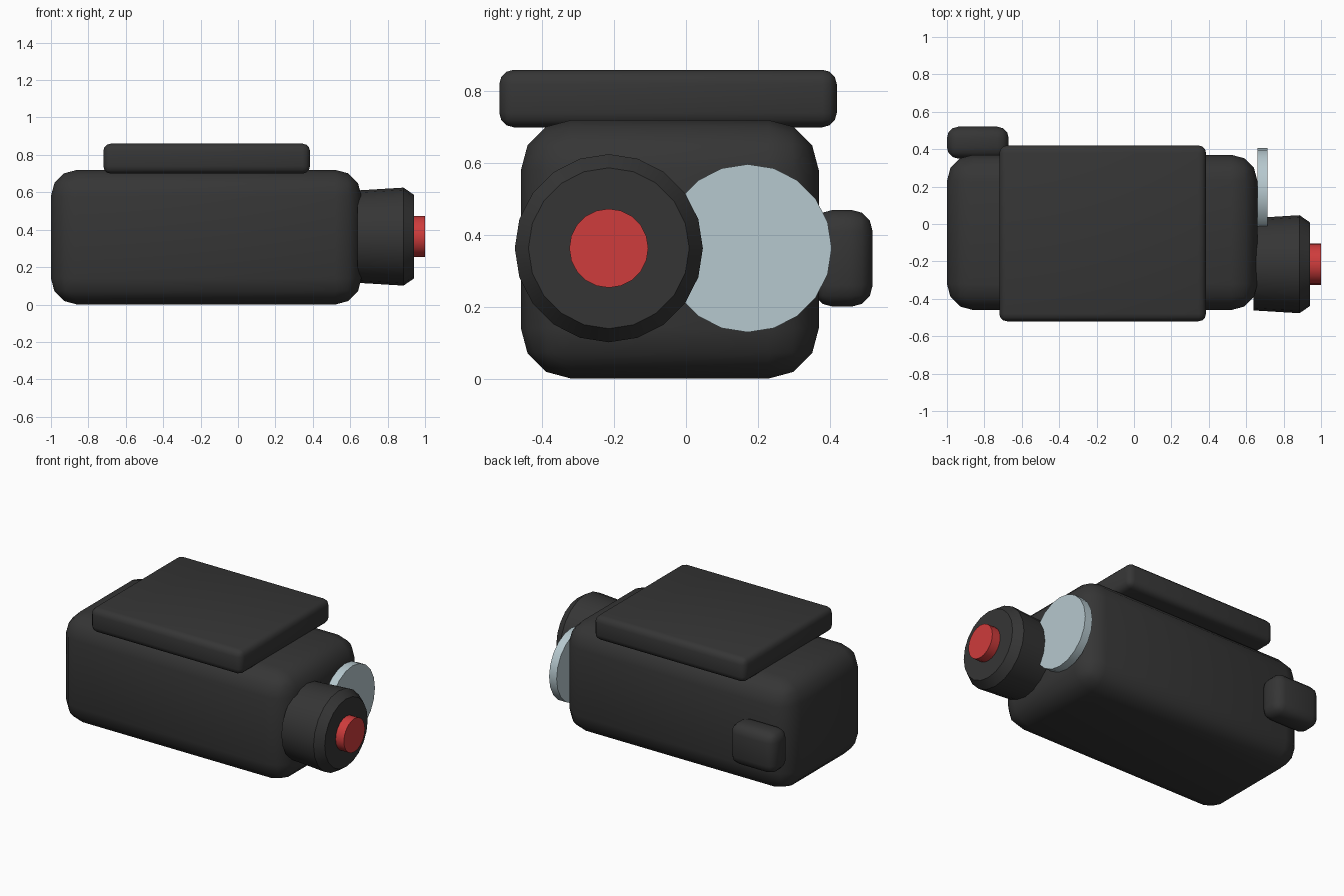
import bpy
import bmesh
from math import cos, sin, pi, radians

default = bpy.data.objects.get("Cube")
if default:
    bpy.data.objects.remove(default, do_unlink=True)


def material(name, rgb):
    mat = bpy.data.materials.new(name)
    mat.use_nodes = True
    color = (*rgb, 1)
    mat.diffuse_color = color
    mat.node_tree.nodes["Principled BSDF"].inputs["Base Color"].default_value = color
    return mat


charcoal = material("charcoal", (0.036, 0.036, 0.036))
red = material("red", (0.62, 0.045, 0.045))
pale_blue = material("pale blue grey", (0.47, 0.58, 0.62))


def finish(name, bm, mat):
    bmesh.ops.recalc_face_normals(bm, faces=bm.faces)
    mesh = bpy.data.meshes.new(name)
    bm.to_mesh(mesh)
    bm.free()
    mesh.materials.append(mat)
    obj = bpy.data.objects.new(name, mesh)
    bpy.context.collection.objects.link(obj)
    bpy.ops.object.select_all(action="DESELECT")
    obj.select_set(True)
    bpy.context.view_layer.objects.active = obj
    bpy.ops.object.shade_smooth_by_angle(angle=radians(35))
    return obj


def rounded_box(name, low, high, bevel, mat):
    bm = bmesh.new()
    bmesh.ops.create_cube(bm, size=1)
    for v in bm.verts:
        v.co = [(a + b) / 2 + c * (b - a) for a, b, c in zip(low, high, v.co)]
    bmesh.ops.bevel(bm, geom=bm.edges[:], offset=bevel, segments=3,
                    profile=0.5, affect="EDGES")
    return finish(name, bm, mat)


def turned_part(name, y, z, profile, mat, sides=20):
    """Turn a profile of (x, radius) pairs about an axis along x."""
    bm = bmesh.new()
    angles = [2 * pi * i / sides for i in range(sides)]
    rings = [[bm.verts.new((x, y + r * cos(a), z + r * sin(a))) for a in angles]
             for x, r in profile]
    for a, b in zip(rings, rings[1:]):
        for i in range(sides):
            j = (i + 1) % sides
            bm.faces.new((a[i], a[j], b[j], b[i]))
    bm.faces.new(rings[0])
    bm.faces.new(rings[-1])
    return finish(name, bm, mat)


# Main housing, overhanging top plate and the small block at the back
rounded_box("body", (-1, -0.46, 0), (0.66, 0.37, 0.72), 0.14, charcoal)
rounded_box("top_plate", (-0.72, -0.52, 0.70), (0.385, 0.42, 0.86), 0.04, charcoal)
rounded_box("rear_block", (-1, 0.35, 0.20), (-0.67, 0.52, 0.47), 0.06, charcoal)

# Lens barrel with its red centre, and the pale disc beside it
axis_z = 0.363
turned_part("lens_barrel", -0.215, axis_z,
            [(0.64, 0.247), (0.885, 0.262), (0.94, 0.224)], charcoal)
turned_part("lens_center", -0.215, axis_z, [(0.92, 0.11), (1, 0.11)], red)
turned_part("side_disc", 0.172, axis_z, [(0.66, 0.234), (0.715, 0.234)], pale_blue)
